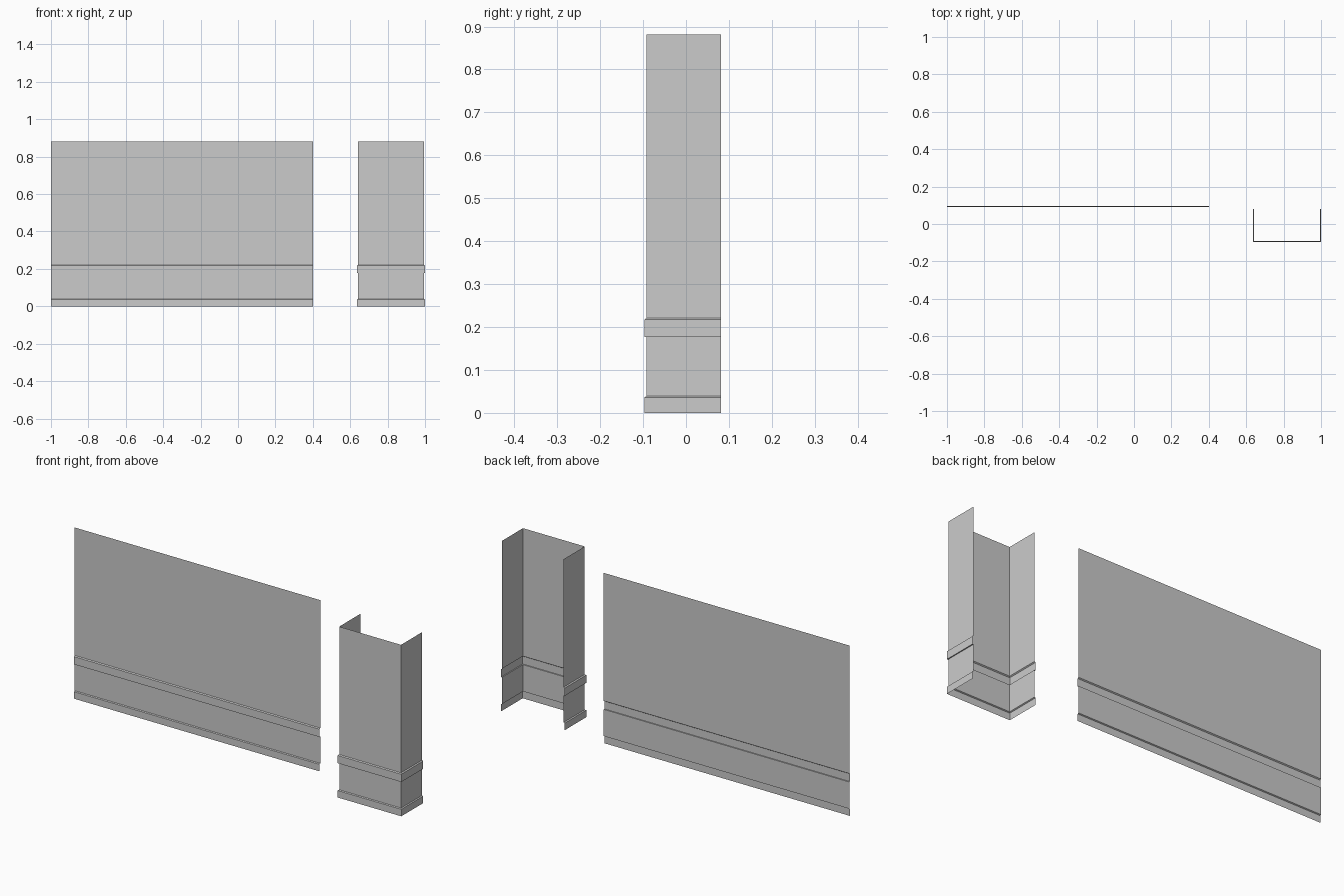
import bpy

if "Cube" in bpy.data.objects:
    bpy.data.objects.remove(bpy.data.objects["Cube"])

OUT = 0.0055  # how far the trim bands stand proud

# Wall section: (outward offset, height), base band and dado band with sloped tops
PROFILE = [(OUT, 0), (OUT, 0.036), (0, 0.039), (0, 0.177),
           (OUT, 0.177), (OUT, 0.217), (0, 0.221), (0, 0.881)]


def sweep(name, path):
    """Sweep PROFILE along a path of (x, y, outward x, outward y) stations."""
    verts = [(x + o * nx, y + o * ny, z) for x, y, nx, ny in path for o, z in PROFILE]
    n = len(PROFILE)
    faces = [(s * n + i, (s + 1) * n + i, (s + 1) * n + i + 1, s * n + i + 1)
             for s in range(len(path) - 1) for i in range(n - 1)]
    mesh = bpy.data.meshes.new(name)
    mesh.from_pydata(verts, [], faces)
    mesh.update()
    obj = bpy.data.objects.new(name, mesh)
    bpy.context.collection.objects.link(obj)
    return obj


# Long flat wall panel facing the front
sweep("wall_panel", [(-1.0, 0.097, 0, -1), (0.402, 0.097, 0, -1)])

# Three-sided pillar, open at the back, with mitred corners
LEFT, RIGHT, FRONT, BACK = 0.642, 0.9945, -0.0915, 0.081
sweep("pillar", [(LEFT, BACK, -1, 0), (LEFT, FRONT, -1, -1),
                 (RIGHT, FRONT, 1, -1), (RIGHT, BACK, 1, 0)])
